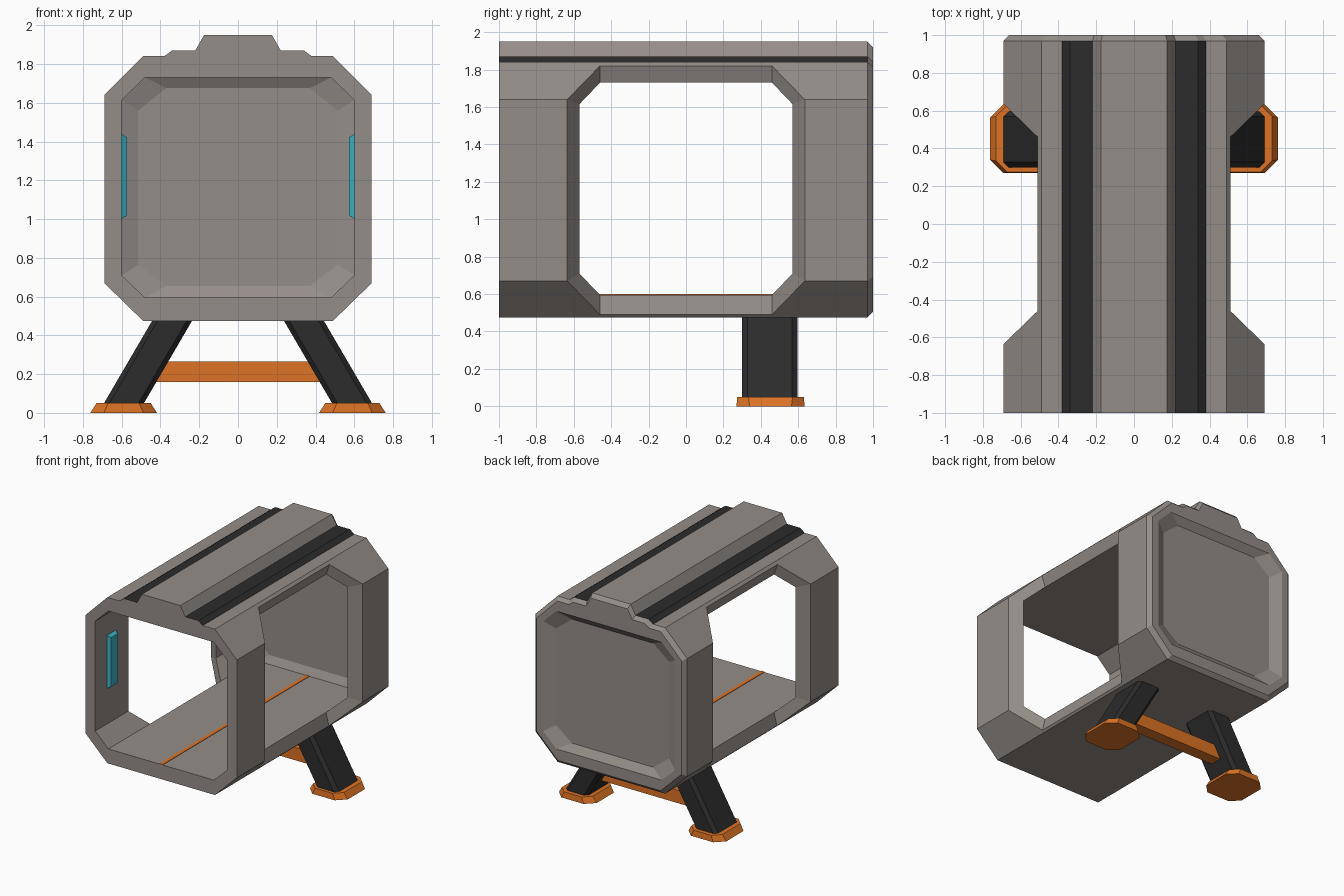
import bpy, bmesh

old = bpy.data.objects.get("Cube")
if old:
    bpy.data.objects.remove(old, do_unlink=True)


def material(name, rgb):
    m = bpy.data.materials.new(name)
    m.use_nodes = True
    m.diffuse_color = (*rgb, 1)
    m.node_tree.nodes["Principled BSDF"].inputs["Base Color"].default_value = (*rgb, 1)
    return m


GREY = material("warm grey hull", (0.30, 0.27, 0.25))
DARK = material("charcoal", (0.025, 0.025, 0.025))
ORANGE = material("orange", (0.72, 0.17, 0.018))
CYAN = material("cyan light", (0.045, 0.46, 0.56))


def finish(name, bm, *mats):
    bmesh.ops.remove_doubles(bm, verts=bm.verts, dist=0.0005)
    bmesh.ops.recalc_face_normals(bm, faces=bm.faces)
    mesh = bpy.data.meshes.new(name)
    bm.to_mesh(mesh)
    bm.free()
    for m in mats:
        mesh.materials.append(m)
    ob = bpy.data.objects.new(name, mesh)
    bpy.context.collection.objects.link(ob)
    return ob


def loft(name, sections, mat):
    """Closed solid through matching point loops."""
    bm = bmesh.new()
    loops = [[bm.verts.new(p) for p in s] for s in sections]
    for a, b in zip(loops, loops[1:]):
        for i in range(len(a)):
            j = (i + 1) % len(a)
            bm.faces.new((a[i], a[j], b[j], b[i]))
    bm.faces.new(loops[0])
    bm.faces.new(loops[-1])
    return finish(name, bm, mat)


def octagon(cx, cy, hx, hy, cut, z):
    return [(cx + sx * (hx - a), cy + sy * (hy - b), z)
            for sx, sy, a, b in ((1, -1, cut, 0), (1, -1, 0, cut), (1, 1, 0, cut), (1, 1, cut, 0),
                                 (-1, 1, cut, 0), (-1, 1, 0, cut), (-1, -1, 0, cut), (-1, -1, cut, 0))]


def box(name, x, y, z, mat):
    return loft(name, [[(x[0], y[0], h), (x[1], y[0], h), (x[1], y[1], h), (x[0], y[1], h)]
                       for h in z], mat)


# Hull half profiles (x, z), from bottom centre to top centre
OUTER = [(0, .475), (.49, .475), (.69, .67), (.69, 1.64), (.49, 1.84), (.38, 1.84),
         (.34, 1.87), (.22, 1.87), (.175, 1.95), (0, 1.95)]
INNER = [(0, .595), (.48, .595), (.6, .71), (.6, 1.615), (.48, 1.73), (0, 1.73)]
PANEL = [(0, .655), (.37, .655), (.515, .765), (.515, 1.56), (.37, 1.675), (0, 1.675)]
RIM = [(x * .957, 1.21 + (z - 1.21) * .96) for x, z in OUTER]

# Side window corners (x, half depth, z) on the outer and inner skins
WIN_OUT = [(.505, .46, .49), (.69, .635, .67), (.69, .635, 1.64), (.51, .46, 1.82)]
WIN_IN = [(.48, .46, .595), (.6, .57, .71), (.6, .57, 1.615), (.48, .46, 1.73)]
FRONT, BACK, WALL = -1, .97, .91

hull = bmesh.new()


def face(points, mat=0):
    """Adds a face and its mirror image."""
    for s in (1, -1):
        f = hull.faces.new([hull.verts.new((s * x, y, z)) for x, y, z in points])
        f.material_index = mat


def at(profile, y):
    return [(x, y, z) for x, z in profile]


def bridge(a, b, skip=(), mats={}):
    for i in range(len(a) - 1):
        if i not in skip:
            face([a[i], a[i + 1], b[i + 1], b[i]], mats.get(i, 0))


def flip(p):
    return (p[0], -p[1], p[2])


# Outer skin, with dark strips along the roof
bridge(at(OUTER, FRONT), at(OUTER, BACK), skip=(1, 2, 3), mats={5: 1, 6: 1})
o0, o1 = at(OUTER, FRONT), at(OUTER, BACK)
lo, side_lo, side_hi, hi = WIN_OUT
face([o0[1], o1[1], o1[2], side_lo, lo, flip(lo), flip(side_lo), o0[2]])
face([o0[4], o1[4], o1[3], side_hi, hi, flip(hi), flip(side_hi), o0[3]])
face([o1[2], o1[3], side_hi, side_lo])
face([o0[2], o0[3], flip(side_hi), flip(side_lo)])

# Inner skin
i0, i1 = at(INNER, FRONT), at(INNER, WALL)
for a, b, w in ((0, 1, WIN_IN[0]), (5, 4, WIN_IN[3])):
    face([i0[a], i0[b], flip(w), w, i1[b], i1[a]])
for k in range(3):
    face([i1[k + 1], i1[k + 2], WIN_IN[k + 1], WIN_IN[k]])
    face([i0[k + 1], i0[k + 2], flip(WIN_IN[k + 1]), flip(WIN_IN[k])])

# Sloped window frames
loop_out = WIN_OUT + [flip(p) for p in reversed(WIN_OUT)]
loop_in = WIN_IN + [flip(p) for p in reversed(WIN_IN)]
bridge(loop_out + loop_out[:1], loop_in + loop_in[:1])

# Front rim, chamfered back rim, and back wall recessed on both sides
face(o0 + i0[::-1])
bridge(o1, at(RIM, 1))
face(at(RIM, 1) + at(INNER, 1)[::-1])
bridge(at(INNER, 1), at(PANEL, .955))
face(at(PANEL, .955))
bridge(i1, at(PANEL, .942))
face(at(PANEL, .942))
finish("hull", hull, GREY, DARK)

# Floor line
box("floor_stripe", (-.015, .015), (FRONT, WALL), (.593, .599), ORANGE)

# Legs, feet and wall lights on each side
for s, tag in ((1, "left"), (-1, "right")):
    loft(tag + "_leg", [octagon(s * .60, .448, .103, .148, .028, .03),
                        octagon(s * .308, .448, .103, .148, .028, .53)], DARK)
    loft(tag + "_foot", [octagon(s * .59, .452, .172, .182, .07, 0),
                         octagon(s * .59, .452, .14, .178, .06, .05)], ORANGE)
    loft(tag + "_wall_light", [[(s * x, -.79 + sy * (.06 - d), 1.22 + sz * (.22 - d))
                                for sy, sz in ((-1, -1), (1, -1), (1, 1), (-1, 1))]
                               for x, d in ((.602, 0), (.573, .018))], CYAN)

# Brace between the legs
box("leg_brace", (-.45, .45), (.40, .50), (.16, .265), ORANGE)
